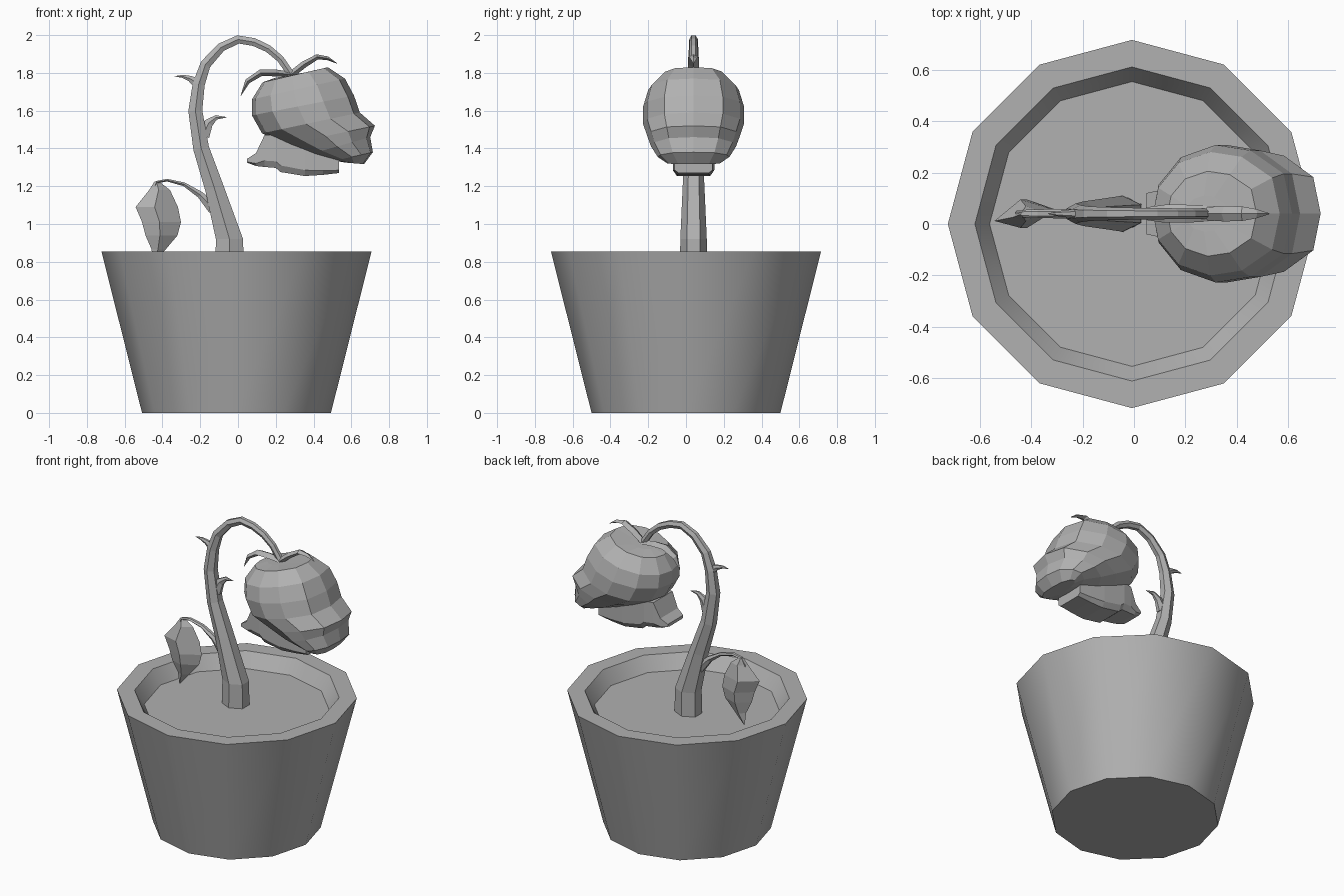
import bpy, bmesh
from math import sin, cos, pi
from mathutils import Vector

PLANT_Y = 0.04
grey = bpy.data.materials.new("mid_grey")
grey.diffuse_color = (0.44, 0.44, 0.44, 1)


def loft(name, rings):
    """Skin a list of equal-length point rings and cap both ends."""
    bm = bmesh.new()
    rows = [[bm.verts.new(p) for p in ring] for ring in rings]
    n = len(rows[0])
    for a, b in zip(rows, rows[1:]):
        for i in range(n):
            j = (i + 1) % n
            bm.faces.new((a[i], a[j], b[j], b[i]))
    bm.faces.new(rows[0])
    bm.faces.new(rows[-1])
    bmesh.ops.recalc_face_normals(bm, faces=bm.faces)
    me = bpy.data.meshes.new(name)
    bm.to_mesh(me)
    bm.free()
    me.materials.append(grey)
    ob = bpy.data.objects.new(name, me)
    bpy.context.collection.objects.link(ob)
    return ob


def limb(name, stations, sides=6):
    """Tapered tube in the xz plane; station = x, z, in-plane half width, y half width."""
    pts = [Vector((s[0], s[1])) for s in stations]
    rings = []
    for i, (x, z, rn, ry) in enumerate(stations):
        t = (pts[min(i + 1, len(pts) - 1)] - pts[max(i - 1, 0)]).normalized()
        if name == "stem" and i < 2:
            t = Vector((0, 1))
        ring = []
        for k in range(sides):
            a = pi / 2 + k * 2 * pi / sides
            c = rn * cos(a) / cos(pi / 6 if sides == 6 else 0)
            ring.append((x - t.y * c, PLANT_Y + ry * sin(a), z + t.x * c))
        rings.append(ring)
    return loft(name, rings)


# Pot: twelve-sided, with rim and sunken soil
pot_profile = [(0.50, 0), (0.715, 0.855), (0.61, 0.855), (0.553, 0.765)]
pot = loft("pot", [[(-0.008 + r * cos(k * pi / 6), r * sin(k * pi / 6), z)
                    for k in range(12)] for r, z in pot_profile])
bpy.context.view_layer.objects.active = pot
pot.select_set(True)
bpy.ops.object.shade_smooth_by_angle(angle=0.6)

# Stem: arching, tapered hexagon
limb("stem", [
    (-0.045, 0.76, .075, .072), (-0.045, 0.92, .072, .07),
    (-0.125, 1.19, .05, .058), (-0.195, 1.40, .042, .048),
    (-0.226, 1.60, .037, .040), (-0.208, 1.74, .032, .033),
    (-0.172, 1.845, .028, .028), (-0.09, 1.935, .024, .025),
    (0.0, 1.977, .022, .023), (0.085, 1.963, .021, .022),
    (0.16, 1.928, .020, .021), (0.225, 1.873, .019, .020),
    (0.275, 1.80, .019, .020), (0.30, 1.74, .019, .020)])

# Thorns
limb("upper_thorn", [(-0.205, 1.74, .03, .022), (-0.255, 1.77, .015, .015),
                     (-0.295, 1.782, .008, .01), (-0.335, 1.782, .001, .001)])
limb("lower_thorn", [(-0.185, 1.47, .035, .025), (-0.155, 1.535, .024, .018),
                     (-0.115, 1.565, .012, .012), (-0.06, 1.565, .001, .001)])

# Side branch and hanging leaf, slightly twisted
limb("leaf_branch", [(-0.13, 1.08, .03, .03), (-0.20, 1.155, .018, .022),
                     (-0.285, 1.21, .01, .018), (-0.375, 1.232, .007, .017),
                     (-0.43, 1.222, .007, .015), (-0.455, 1.17, .006, .012)])
leaf = [(-0.43, 1.225, .012, .01), (-0.415, 1.18, .055, .03), (-0.43, 1.09, .112, .055),
        (-0.405, 1.01, .103, .055), (-0.405, 0.94, .085, .045),
        (-0.42, 0.865, .037, .022), (-0.45, 0.79, .003, .002)]
loft("leaf", [[(x - w, PLANT_Y - w * .25, z), (x - w * .1, PLANT_Y - d, z),
               (x + w, PLANT_Y + w * .15, z), (x - w * .1, PLANT_Y + d, z)]
              for x, z, w, d in leaf])

# Flower head: rings across the drooping axis (upper xz, lower xz, half width)
head = [(.36, 1.80, .20, 1.775, .07), (.476, 1.83, .13, 1.75, .165),
        (.566, 1.77, .074, 1.66, .24), (.614, 1.68, .074, 1.575, .267),
        (.645, 1.59, .127, 1.48, .267), (.725, 1.52, .25, 1.42, .245),
        (.70, 1.46, .38, 1.37, .225), (.714, 1.38, .51, 1.335, .19),
        (.667, 1.317, .57, 1.325, .14)]
half = [(.88, .58), (.4, .92), (-.1, 1), (-.6, .82), (-.92, .42)]
section = [(1, 0)] + half + [(-1, 0)] + [(u, -v) for u, v in reversed(half)]
rings = []
for x1, z1, x2, z2, w in head:
    top, low = Vector((x1, PLANT_Y, z1)), Vector((x2, PLANT_Y, z2))
    rings.append([low.lerp(top, (u + 1) / 2) + Vector((0, v * w, 0)) for u, v in section])
loft("flower_head", rings)

# Lower petal: shallow flared trough under the head (x, top z, bottom z, half width)
petal = [(.048, 1.345, 1.325, .08), (.095, 1.375, 1.307, .09), (.14, 1.47, 1.302, .10),
         (.20, 1.47, 1.297, .11), (.225, 1.45, 1.275, .11), (.354, 1.41, 1.254, .11),
         (.45, 1.37, 1.260, .105), (.535, 1.345, 1.27, .10)]
loft("lower_petal", [[(x, PLANT_Y - w, t), (x, PLANT_Y - w, b + (t - b) * .2),
                      (x, PLANT_Y - w * .8, b), (x, PLANT_Y + w * .8, b),
                      (x, PLANT_Y + w, b + (t - b) * .2), (x, PLANT_Y + w, t)]
                     for x, t, b, w in petal])

# Sepals curling away from the stem end
limb("left_sepal", [(.29, 1.79, .015, .03), (.20, 1.80, .018, .035), (.12, 1.80, .018, .035),
                    (.05, 1.755, .014, .025), (.015, 1.68, .001, .002)], 4)
limb("right_sepal", [(.28, 1.79, .018, .025), (.35, 1.845, .018, .03), (.42, 1.885, .014, .028),
                     (.475, 1.877, .01, .018), (.525, 1.85, .001, .002)], 4)
